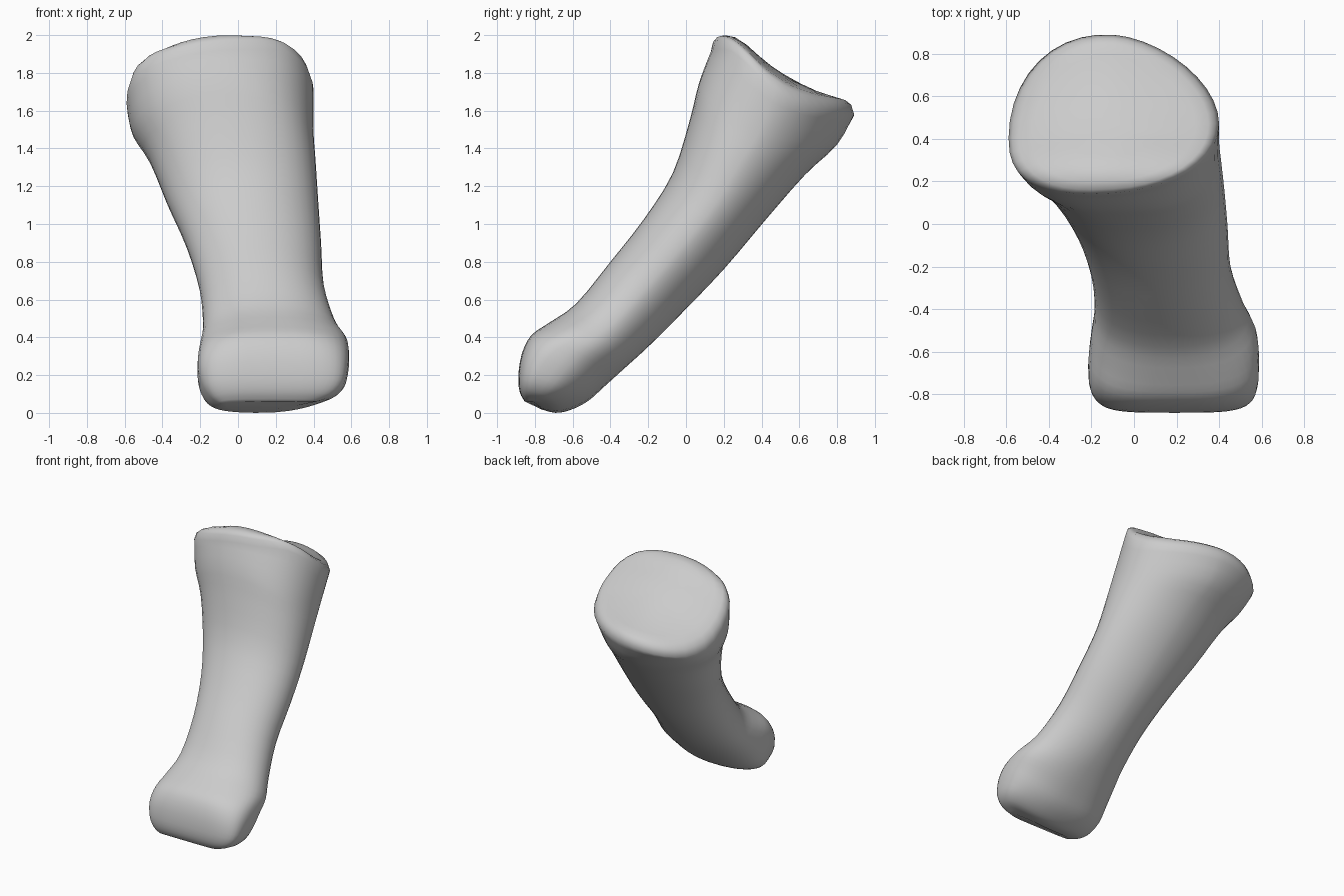
import bpy, bmesh, math
from mathutils import Vector

if "Cube" in bpy.data.objects:
    bpy.data.objects.remove(bpy.data.objects["Cube"])

N = 40


def sup(c, n):
    # superellipse coordinate
    return math.copysign(abs(c) ** (2 / n), c)


def lerp_table(t, table):
    for (a, va), (b, vb) in zip(table, table[1:]):
        if t <= b:
            return va + (vb - va) * max(0, (t - a) / (b - a))
    return table[-1][1]


# saddle-shaped upper joint surface, lower on its left side
PROFILE = [(0.13, 1.98), (0.2, 2.0), (0.25, 1.995), (0.32, 1.95), (0.42, 1.86),
           (0.55, 1.77), (0.7, 1.70), (0.83, 1.66), (0.9, 1.64)]


def cap_z(x, y):
    d = x + 0.05
    return lerp_table(y, PROFILE) - (0.24 if d > 0 else 0.6) * d * d


def quadrant(t, fl, fr, bl, br):
    # squareness by quadrant: front/back, left/right
    if math.sin(t) > 0:
        return br if math.cos(t) > 0 else bl
    return fr if math.cos(t) > 0 else fl


def head_ring(scale, drop):
    ring = []
    for i in range(N):
        t = 2 * math.pi * i / N
        n = quadrant(t, 2.5, 2.1, 2.0, 1.85)
        c, s = sup(math.cos(t), n), sup(math.sin(t), n)
        x = -0.095 + 0.495 * scale * c
        if s > 0:
            y = 0.44 + scale * (0.45 * s + 0.035 * c * (1 - 2 * s))
        else:
            y = 0.44 + scale * (0.305 * s + 0.035 * c)
        ring.append(Vector((x, y, cap_z(x, y) - drop)))
    return ring


# shaft sections: front edge (y, z), back edge (y, z), left x, right x,
# squareness in front and behind, side sag, right-hand lift
SECTIONS = [
    (0.07, 1.75, 0.80, 1.42, -0.56, 0.40, 2.3, 2.0, 0.10, 0),
    (0.02, 1.55, 0.63, 1.26, -0.47, 0.41, 2.2, 2.1, 0.06, 0),
    (-0.07, 1.27, 0.42, 1.02, -0.375, 0.425, 2.1, 2.1, 0.03, 0),
    (-0.22, 1.03, 0.20, 0.76, -0.275, 0.44, 2.1, 2.1, 0, 0),
    (-0.40, 0.80, -0.02, 0.53, -0.205, 0.455, 2.1, 2.1, 0, 0),
    (-0.58, 0.58, -0.20, 0.35, -0.185, 0.515, 2.2, 2.2, 0, 0.1),
    (-0.72, 0.48, -0.32, 0.24, -0.20, 0.575, 2.5, 2.4, 0, 0.2),
    (-0.82, 0.41, -0.43, 0.14, -0.213, 0.588, 3.0, 2.6, 0, 0.3),
    (-0.87, 0.31, -0.52, 0.06, -0.213, 0.585, 3.6, 2.8, 0, 0.4),
    (-0.888, 0.19, -0.61, 0.015, -0.185, 0.565, 4, 3.0, 0, 0.45),
    (-0.88, 0.11, -0.69, 0.0, -0.14, 0.51, 4, 3.0, 0, 0.45),
    (-0.855, 0.062, -0.77, 0.02, -0.09, 0.42, 4, 3.0, 0, 0.45),
]


def shaft_ring(ay, az, by, bz, xl, xr, nf, nb, sag, lift):
    ring = []
    for i in range(N):
        t = 2 * math.pi * i / N
        n = quadrant(t, nf, nf, nb, nb - 0.33)
        c, s = sup(math.cos(t), n), sup(math.sin(t), n)
        k = sag * c * c
        x = (xl + xr) / 2 + (xr - xl) / 2 * c
        up = lift * max(0, x - 0.12) ** 2 * (1 + s) / 2
        ring.append(Vector((x, (ay + by) / 2 + (by - ay) / 2 * s - 0.5 * k,
                            (az + bz) / 2 + (bz - az) / 2 * s - k + up)))
    return ring


def catmull(a, b, c, d, u):
    return 0.5 * (2 * b + (c - a) * u + (2 * a - 5 * b + 4 * c - d) * u * u
                  + (3 * b - a - 3 * c + d) * u ** 3)


rings = [head_ring(s, d) for s, d in
         [(0.2, 0), (0.4, 0), (0.6, 0), (0.78, 0), (0.9, 0), (0.965, 0.015), (1, 0.06)]]

# smooth shaft, eased between the sections
keys = [rings[-1]] + [shaft_ring(*s) for s in SECTIONS]
last = len(keys) - 1
for i in range(last):
    quad = [keys[max(0, min(last, j))] for j in (i - 1, i, i + 1, i + 2)]
    for u in (1 / 3, 2 / 3, 1):
        rings.append([catmull(*p, u) for p in zip(*quad)])

# loft the bone through all rings
bm = bmesh.new()
vr = [[bm.verts.new(p) for p in r] for r in rings]
for a, b in zip(vr, vr[1:]):
    for i in range(N):
        j = (i + 1) % N
        bm.faces.new((a[i], b[i], b[j], a[j]))
bm.faces.new(vr[0])
bm.faces.new(vr[-1][::-1])
bmesh.ops.recalc_face_normals(bm, faces=bm.faces)
me = bpy.data.meshes.new("finger_bone")
bm.to_mesh(me)
bm.free()
for p in me.polygons:
    p.use_smooth = True
ob = bpy.data.objects.new("finger_bone", me)
bpy.context.collection.objects.link(ob)
